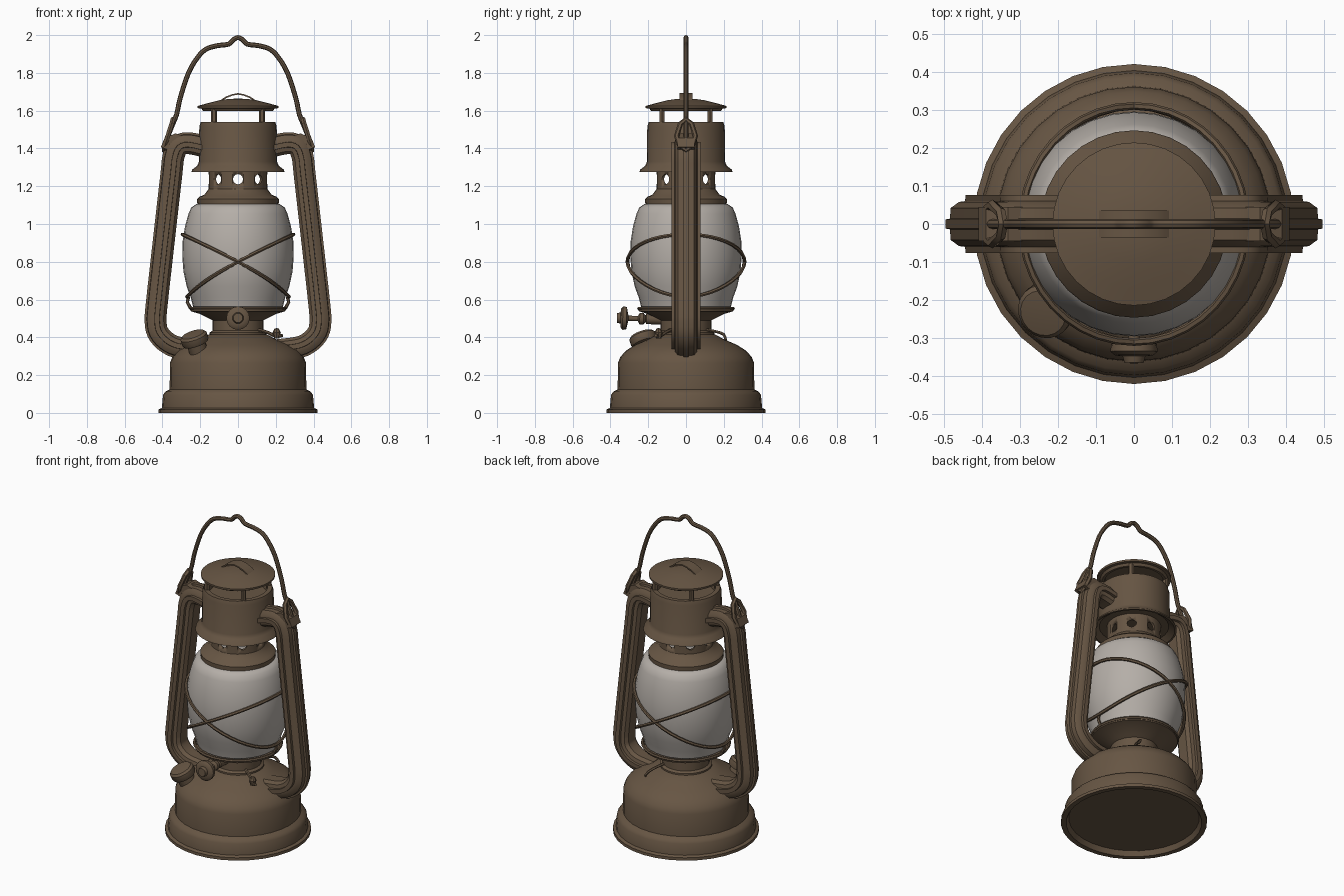
import bpy, bmesh, math
from mathutils import Vector, Matrix

if "Cube" in bpy.data.objects:
    bpy.data.objects.remove(bpy.data.objects["Cube"])


def material(name, rgb):
    m = bpy.data.materials.new(name)
    m.diffuse_color = (*rgb, 1)
    m.use_nodes = True
    m.node_tree.nodes["Principled BSDF"].inputs["Base Color"].default_value = m.diffuse_color
    return m


BROWN = material("aged_brown_metal", (0.135, 0.092, 0.057))
GLASS = material("frosted_glass", (0.46, 0.425, 0.39))


def finish(name, bm, mat, angle=35, mirror=False):
    bmesh.ops.remove_doubles(bm, verts=bm.verts, dist=1e-5)
    bmesh.ops.recalc_face_normals(bm, faces=bm.faces)
    me = bpy.data.meshes.new(name)
    bm.to_mesh(me)
    bm.free()
    me.materials.append(mat)
    ob = bpy.data.objects.new(name, me)
    bpy.context.collection.objects.link(ob)
    bpy.ops.object.select_all(action='DESELECT')
    ob.select_set(True)
    bpy.context.view_layer.objects.active = ob
    bpy.ops.object.shade_smooth_by_angle(angle=math.radians(angle))
    if mirror:
        ob.modifiers.new("mirror", 'MIRROR').use_clip = False
    return ob


def skin(bm, rings, closed_path, caps=False):
    n = len(rings)
    for i in range(n if closed_path else n - 1):
        a, b = rings[i], rings[(i + 1) % n]
        for j in range(len(a)):
            k = (j + 1) % len(a)
            bm.faces.new((a[j], a[k], b[k], b[j]))
    if caps:
        bm.faces.new(rings[0])
        bm.faces.new(rings[-1])


def lathe(name, profile, mat=BROWN, seg=32, loc=(0, 0, 0), axis=(0, 0, 1), closed=False):
    """Spin a (radius, height) profile round an axis."""
    m = Matrix.Translation(loc)
    if axis != (0, 0, 1):
        m = m @ Vector(axis).to_track_quat('Z', 'Y').to_matrix().to_4x4()
    bm = bmesh.new()
    rings = [[bm.verts.new(m @ Vector((r * math.cos(t), r * math.sin(t), z)))
              for t in (2 * math.pi * i / seg for i in range(seg))] for r, z in profile]
    skin(bm, rings, closed)
    return finish(name, bm, mat)


def spline(pts, steps=4):
    """Catmull-Rom smoothing of an open path."""
    p = [Vector(q) for q in pts]
    p = [2 * p[0] - p[1]] + p + [2 * p[-1] - p[-2]]
    out = []
    for i in range(1, len(p) - 2):
        a, b, c, d = p[i - 1:i + 3]
        for s in range(steps):
            t = s / steps
            out.append(0.5 * (2 * b + (c - a) * t + (2 * a - 5 * b + 4 * c - d) * t * t
                              + (3 * b - a - 3 * c + d) * t ** 3))
    return out + [p[-2]]


def sweep(name, path, section, ref, closed=False, mirror=False):
    """Carry a cross-section along a path; ref fixes its roll."""
    path = [Vector(p) for p in path]
    ref, n = Vector(ref), len(path)
    bm = bmesh.new()
    rings = []
    for i, p in enumerate(path):
        nxt = path[(i + 1) % n] if closed or i < n - 1 else p
        prv = path[i - 1] if closed or i > 0 else p
        t = (nxt - prv).normalized()
        u = t.cross(ref).normalized()
        v = u.cross(t).normalized()
        rings.append([bm.verts.new(p + u * a + v * b) for a, b in section])
    skin(bm, rings, closed, caps=not closed)
    return finish(name, bm, BROWN, mirror=mirror)


def circle(r, n=8):
    return [(r * math.cos(2 * math.pi * i / n), r * math.sin(2 * math.pi * i / n)) for i in range(n)]


# Fuel tank with rolled foot and recessed underside
lathe("fuel_tank", [(0, .03), (.375, .03), (.39, 0), (.42, 0), (.42, .018), (.403, .026), (.397, .095),
                    (.385, .112), (.362, .125), (.36, .265), (.348, .295), (.32, .328), (.27, .36),
                    (.20, .39), (.155, .415), (0, .415)])
# Burner neck and the dish that holds the globe
lathe("burner_neck", [(0, .40), (.15, .40), (.15, .425), (.135, .435), (.135, .49), (.155, .50),
                      (.205, .525), (.25, .538), (.252, .55), (.225, .555), (0, .555)])
lathe("glass_globe", [(0, .55), (.22, .55), (.238, .562), (.25, .61), (.272, .67), (.289, .75),
                      (.295, .83), (.293, .91), (.28, .99), (.262, 1.055), (.247, 1.088),
                      (.22, 1.106), (0, 1.106)], GLASS, 32)

# Bell above the globe with eight round vents
vent = lathe("vent_bell", [(.215, 1.10), (.217, 1.132), (.203, 1.145), (.178, 1.155), (.156, 1.185),
                           (.155, 1.30), (.14, 1.30), (.14, 1.18), (.16, 1.14), (.19, 1.10)],
             seg=32, closed=True)
bm = bmesh.new()
for i in range(8):
    t = i * math.pi / 4
    d = Vector((math.cos(t), math.sin(t), 0))
    m = Matrix.Translation(d * .15 + Vector((0, 0, 1.237))) @ d.to_track_quat('Z', 'Y').to_matrix().to_4x4()
    bmesh.ops.create_cone(bm, cap_ends=True, segments=12, radius1=.027, radius2=.027, depth=.08, matrix=m)
cutter = finish("vent_cutter", bm, BROWN)
cutter.hide_render = True
mod = vent.modifiers.new("vents", 'BOOLEAN')
mod.operation, mod.solver, mod.object = 'DIFFERENCE', 'EXACT', cutter
bpy.context.view_layer.objects.active = vent
bpy.ops.object.modifier_apply(modifier="vents")
bpy.data.objects.remove(cutter)

# Chimney drum, four posts and domed hood
lathe("chimney_drum", [(0, 1.30), (.20, 1.30), (.235, 1.275), (.246, 1.276), (.242, 1.288), (.216, 1.308),
                       (.207, 1.33), (.205, 1.515), (.197, 1.54), (.17, 1.54), (.165, 1.50), (0, 1.50)])
for i in range(4):
    t = math.pi / 4 + i * math.pi / 2
    lathe(f"hood_post_{i + 1}", [(0, 0), (.016, 0), (.016, .10), (0, .10)], seg=6,
          loc=(.18 * math.cos(t), .18 * math.sin(t), 1.515))
lathe("chimney_hood", [(0, 1.615), (.165, 1.615), (.17, 1.598), (.185, 1.598), (.195, 1.612), (.213, 1.613),
                       (.214, 1.625), (.17, 1.637), (.10, 1.655), (.05, 1.662), (0, 1.664)])
sweep("hood_tab", spline([(-.09, 0, 1.652), (-.06, 0, 1.672), (0, 0, 1.689), (.06, 0, 1.672), (.09, 0, 1.652)], 2),
      [(.004, -.035), (.004, .035), (-.004, .035), (-.004, -.035)], (0, 1, 0))

# Side air tubes: seamed section with a rib down the outer face
half = [(.066, .012), (.054, .014), (.052, .042), (.03, .058), (.014, .06), (.013, .076),
        (-.013, .076), (-.014, .06), (-.035, .055), (-.05, .035)]
section = half + [(a, -b) for a, b in reversed(half)]
tube = [(.15, 0, 1.395), (.26, 0, 1.42), (.312, 0, 1.405), (.335, 0, 1.35), (.344, 0, 1.27), (.385, 0, .91),
        (.425, 0, .55), (.428, 0, .48), (.418, 0, .43), (.38, 0, .385), (.32, 0, .355), (.21, 0, .34)]
sweep("side_tubes", spline(tube, 3), section, (0, 1, 0), mirror=True)

# Carrying handle with its hooked ends and pivot ears
side = [(.385, 1.40), (.372, 1.46), (.345, 1.53), (.325, 1.58), (.305, 1.67), (.262, 1.80), (.215, 1.88),
        (.17, 1.925), (.11, 1.944), (.05, 1.952), (.025, 1.975)]
path = [(-x, 0, z) for x, z in side] + [(0, 0, 1.987)] + [(x, 0, z) for x, z in reversed(side)]
sweep("carry_handle", spline(path, 3), circle(.013), (0, 1, 0))
sweep("handle_ears", [(.39, 0, 1.39), (.388, .035, 1.42), (.372, .05, 1.465), (.35, .03, 1.53), (.343, 0, 1.555),
                      (.35, -.03, 1.53), (.372, -.05, 1.465), (.388, -.035, 1.42)],
      circle(.014, 6), (1, 0, 0), closed=True, mirror=True)
sweep("ear_brackets", [(.29, 0, 1.445), (.33, 0, 1.46), (.375, 0, 1.44), (.39, 0, 1.40)],
      [(.02, -.045), (.02, .045), (-.02, .045), (-.02, -.045)], (0, 1, 0), mirror=True)

# Globe guard: two tilted rings that cross at front and back
for s, name in ((1, "guard_ring_right"), (-1, "guard_ring_left")):
    ring = []
    for i in range(40):
        t = 2 * math.pi * i / 40
        c = s * math.cos(t)
        r = .31 - .016 * c * c - (.024 * c * c if c < 0 else 0)
        ring.append((r * math.cos(t), r * math.sin(t), .80 + .165 * c - .02 * c * c))
    sweep(name, ring, circle(.010, 6), (0, 0, 1), closed=True)
# Low wire round the foot of the globe
sweep("guard_foot_ring", [(.25 * math.cos(i * math.pi / 16), .25 * math.sin(i * math.pi / 16), .553)
                          for i in range(32)], circle(.009, 6), (0, 0, 1), closed=True)
sweep("guard_foot_links", [(.262, 0, .615), (.268, 0, .585), (.25, 0, .553)], circle(.009, 6), (0, 1, 0), mirror=True)

# Wick knob on its stepped shaft, pointing to the front
lathe("wick_knob", [(0, 0), (.028, 0), (.028, .10), (.018, .105), (.03, .115), (.03, .135), (.014, .145),
                    (.014, .195), (.035, .20), (.06, .205), (.062, .225), (.05, .235), (.03, .237),
                    (.025, .255), (0, .255)], seg=16, loc=(0, -.11, .495), axis=(0, -1, .03))

# Filler cap, tilted with the tank shoulder
lathe("filler_cap", [(0, 0), (.05, 0), (.05, .055), (.068, .06), (.073, .07), (.073, .10), (.062, .112), (0, .118)],
      seg=20, loc=(-.205, -.20, .315), axis=(-.3, -.3, .9))

# Small lifting lever beside the burner
sweep("lift_lever", spline([(.11, -.08, .44), (.16, -.11, .425), (.20, -.14, .405), (.235, -.16, .41)], 2),
      circle(.009, 6), (0, 0, 1))
lathe("lever_thumb", [(0, 0), (.014, 0), (.022, .03), (.012, .05), (0, .055)], seg=8, loc=(.205, -.145, .395))
sweep("lever_wire", spline([(.08, .11, .44), (.10, .16, .43), (.12, .20, .415), (.14, .21, .385)], 2),
      circle(.008, 6), (0, 0, 1))
